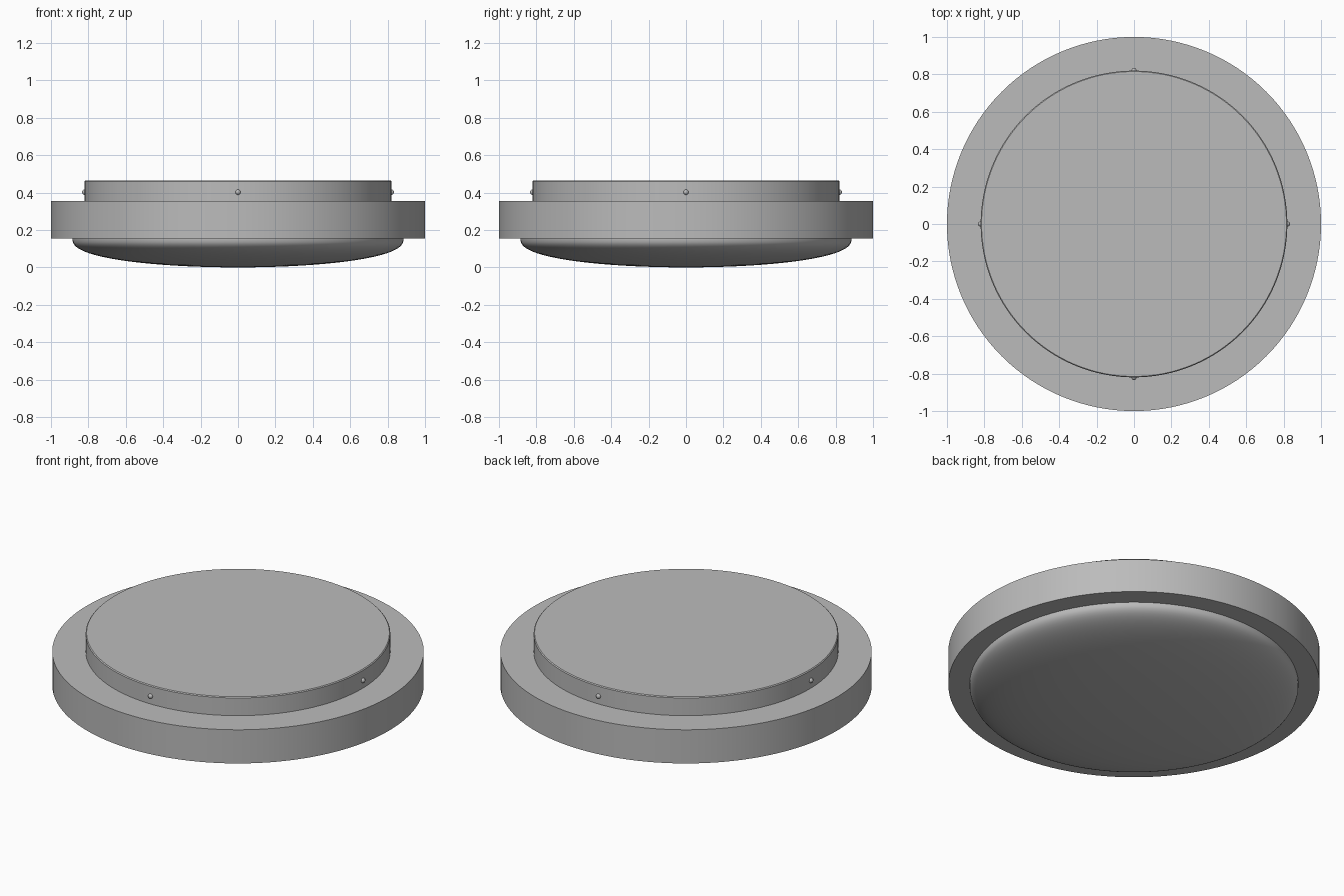
import bpy
import bmesh
import math
from mathutils import Matrix

cube = bpy.data.objects.get("Cube")
if cube:
    bpy.data.objects.remove(cube, do_unlink=True)

grey = bpy.data.materials.new("satin grey")
grey.use_nodes = True
colour = (0.5, 0.5, 0.5, 1)
grey.diffuse_color = colour
grey.node_tree.nodes["Principled BSDF"].inputs["Base Color"].default_value = colour


def finish(name, bm, angle=30):
    bmesh.ops.recalc_face_normals(bm, faces=bm.faces)
    mesh = bpy.data.meshes.new(name)
    bm.to_mesh(mesh)
    bm.free()
    obj = bpy.data.objects.new(name, mesh)
    bpy.context.collection.objects.link(obj)
    mesh.materials.append(grey)
    bpy.ops.object.select_all(action="DESELECT")
    obj.select_set(True)
    bpy.context.view_layer.objects.active = obj
    bpy.ops.object.shade_smooth_by_angle(angle=math.radians(angle))
    return obj


def lathe(name, profile, angle=30):
    """Spin a (radius, height) profile around the z axis."""
    bm = bmesh.new()
    verts = [bm.verts.new((r, 0, z)) for r, z in profile]
    edges = [bm.edges.new(pair) for pair in zip(verts, verts[1:])]
    bmesh.ops.spin(bm, geom=verts + edges, cent=(0, 0, 0), axis=(0, 0, 1),
                   angle=math.tau, steps=128, use_merge=False)
    bmesh.ops.remove_doubles(bm, verts=bm.verts, dist=0.0001)
    return finish(name, bm, angle)


# Wide outer ring
lathe("outer_ring", [(0, 0.355), (1, 0.355), (1, 0.155), (0.86, 0.155)])

# Ceiling mounting plate with a softened top edge
lathe("mounting_plate", [(0.82, 0.35), (0.82, 0.46), (0.815, 0.465), (0, 0.465)])

# Shallow domed diffuser, steeper towards its rim
dome = [(0.885, 0.16)]
for i in range(25):
    a = i / 24 * math.pi / 2
    dome.append((0.885 * math.cos(a), 0.15 * (1 - math.sin(a) ** 0.85)))
lathe("diffuser_dome", dome, 40)

# Four small fixing screws around the plate
for i, side in enumerate(("left", "back", "right", "front")):
    bm = bmesh.new()
    place = (Matrix.Rotation(i * math.pi / 2, 4, "Z")
             @ Matrix.Translation((0.82, 0, 0.402)))
    bmesh.ops.create_uvsphere(bm, u_segments=16, v_segments=10, radius=0.014,
                              matrix=place)
    finish("screw_" + side, bm, 60)
